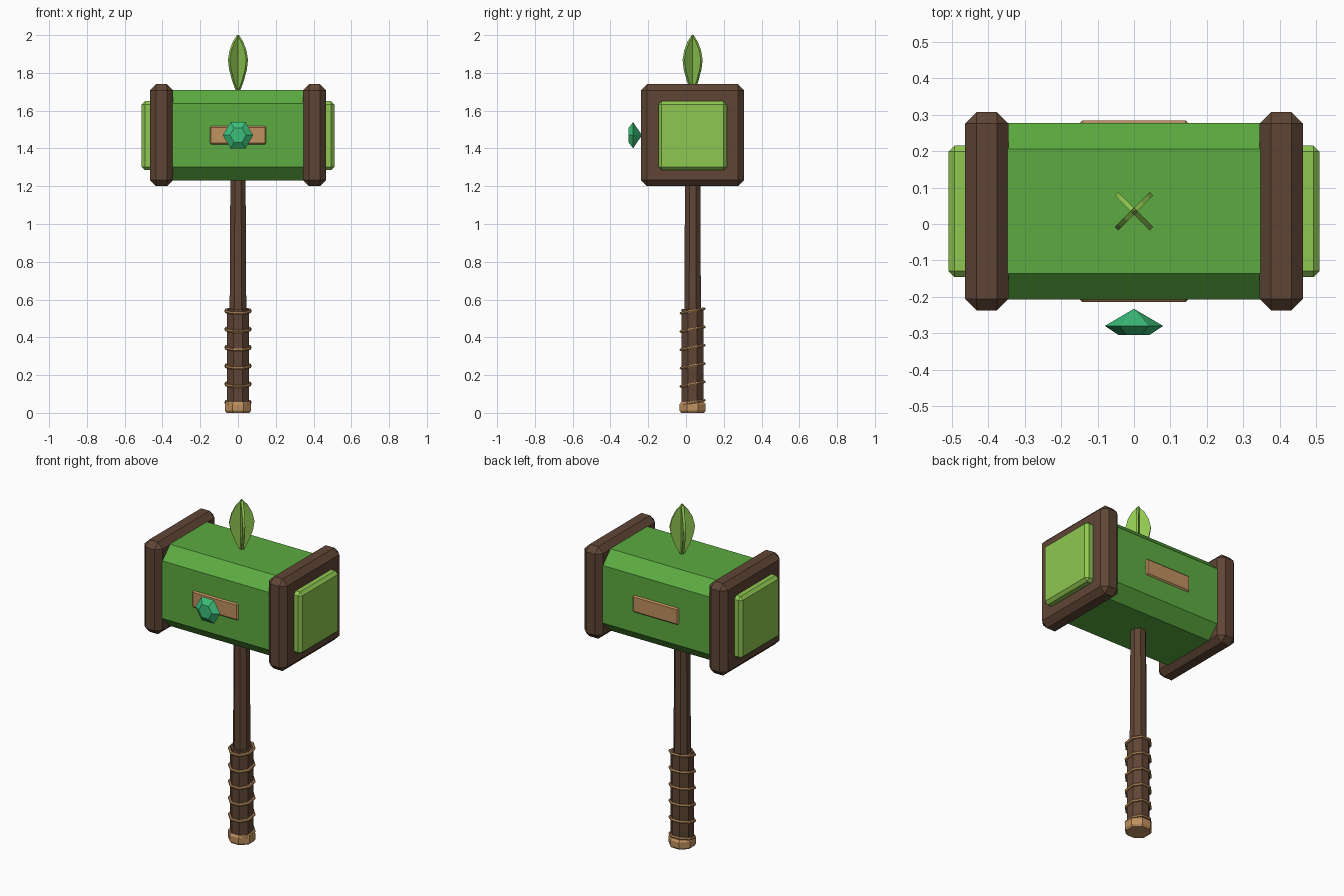
import bpy, bmesh, math
from mathutils import Matrix, Vector

cube = bpy.data.objects.get("Cube")
if cube:
    bpy.data.objects.remove(cube, do_unlink=True)

CY = 0.035   # depth of the hammer's axis
HZ = 1.47    # height of the head's centre


def material(name, rgb):
    m = bpy.data.materials.new(name)
    m.use_nodes = True
    m.diffuse_color = (*rgb, 1)
    m.node_tree.nodes["Principled BSDF"].inputs["Base Color"].default_value = (*rgb, 1)
    return m


GREEN = material("leaf green", (0.107, 0.41, 0.052))
LIME = material("lime green", (0.275, 0.571, 0.082))
BROWN = material("dark wood", (0.115, 0.06, 0.036))
TAN = material("tan wood", (0.527, 0.283, 0.115))
GEM = material("emerald", (0.045, 0.52, 0.195))


def finish(name, bm, mat):
    bmesh.ops.recalc_face_normals(bm, faces=bm.faces[:])
    mesh = bpy.data.meshes.new(name)
    bm.to_mesh(mesh)
    bm.free()
    mesh.materials.append(mat)
    ob = bpy.data.objects.new(name, mesh)
    bpy.context.collection.objects.link(ob)
    return ob


def box(name, centre, size, bevel, mat, along_x_only=False):
    """Chamfered box; optionally chamfer only the edges running along x."""
    bm = bmesh.new()
    bmesh.ops.create_cube(bm, size=1)
    bmesh.ops.scale(bm, vec=size, verts=bm.verts[:])
    edges = [e for e in bm.edges if not along_x_only
             or abs((e.verts[0].co - e.verts[1].co).x) > 0.01]
    bmesh.ops.bevel(bm, geom=edges, offset=bevel, segments=1, affect='EDGES')
    bmesh.ops.translate(bm, vec=centre, verts=bm.verts[:])
    return finish(name, bm, mat)


def lathe(name, rings, sides, turn, frame, mat):
    """Skin a closed solid through (radius, height) rings placed by a matrix."""
    bm = bmesh.new()
    loops = []
    for r, h in rings:
        angles = [turn + math.tau * i / sides for i in range(sides)]
        loops.append([bm.verts.new(frame @ Vector((r * math.cos(a), r * math.sin(a), h)))
                      for a in angles])
    for low, high in zip(loops, loops[1:]):
        for i in range(sides):
            j = (i + 1) % sides
            bm.faces.new((low[i], low[j], high[j], high[i]))
    bm.faces.new(loops[0][::-1])
    bm.faces.new(loops[-1])
    bmesh.ops.remove_doubles(bm, verts=bm.verts[:], dist=0.0001)
    return finish(name, bm, mat)


# Head with end collars and striking pads
box("head", (0, CY, HZ), (0.74, 0.485, 0.48), 0.071, GREEN, True)
for side, s in (("left", 1), ("right", -1)):
    box(side + "_collar", (s * 0.405, CY, HZ), (0.12, 0.545, 0.54), 0.032, BROWN)
    box(side + "_striking_pad", (s * 0.46, CY, HZ - 0.002), (0.1, 0.362, 0.365), 0.017, LIME)

# Plates on the front and back of the head
for side, s in (("front", -1), ("back", 1)):
    box(side + "_plate", (0, CY + s * 0.235, HZ), (0.3, 0.03, 0.1), 0.008, TAN)

# Faceted gem, pointing back towards the head
gem_frame = Matrix.Translation((0, -0.305, HZ)) @ Matrix.Rotation(-math.pi / 2, 4, 'X')
lathe("gem", [(0.043, 0), (0.08, 0.025), (0.00001, 0.072)], 6, 0, gem_frame, GEM)

# Octagonal handle, grip and pommel
axis = Matrix.Translation((0, CY, 0))
eighth = math.pi / 8
lathe("handle", [(0.048, 0.5), (0.0435, 1.25)], 8, eighth, axis, BROWN)
lathe("grip", [(0.063, 0.03), (0.063, 0.55)], 8, eighth, axis, BROWN)
lathe("pommel", [(0.066, 0), (0.075, 0.012), (0.075, 0.045), (0.066, 0.057)],
      8, eighth, axis, TAN)

# Tilted cord rings around the grip
for n in range(6):
    bm = bmesh.new()
    place = (Matrix.Translation((0, CY, 0.055 + n * 0.097))
             @ Matrix.Rotation(math.radians(11), 4, 'X'))
    rows = []
    for i in range(8):
        a = eighth + math.tau * i / 8
        row = []
        for k in range(6):
            b = math.tau * k / 6
            r = 0.068 + 0.008 * math.cos(b)
            row.append(bm.verts.new(place @ Vector(
                (r * math.cos(a), r * math.sin(a), 0.008 * math.sin(b)))))
        rows.append(row)
    for i in range(8):
        p, q = rows[i], rows[(i + 1) % 8]
        for k in range(6):
            m = (k + 1) % 6
            bm.faces.new((p[k], q[k], q[m], p[m]))
    finish(f"cord_ring_{n + 1}", bm, TAN)

# Leaf sprout made of two crossed blades
outline = [(0.006, 1.70), (0.038, 1.76), (0.06, 1.82), (0.068, 1.87),
           (0.056, 1.92), (0.032, 1.965)]
points = outline + [(0, 2.0)] + [(-w, z) for w, z in reversed(outline)]
for n, angle in enumerate((45, -45)):
    bm = bmesh.new()
    face = bm.faces.new([bm.verts.new((w, -0.007, z)) for w, z in points])
    new = bmesh.ops.extrude_face_region(bm, geom=[face])["geom"]
    bmesh.ops.translate(bm, vec=(0, 0.014, 0),
                        verts=[v for v in new if isinstance(v, bmesh.types.BMVert)])
    bm.transform(axis @ Matrix.Rotation(math.radians(angle), 4, 'Z'))
    finish(f"leaf_blade_{n + 1}", bm, LIME)
